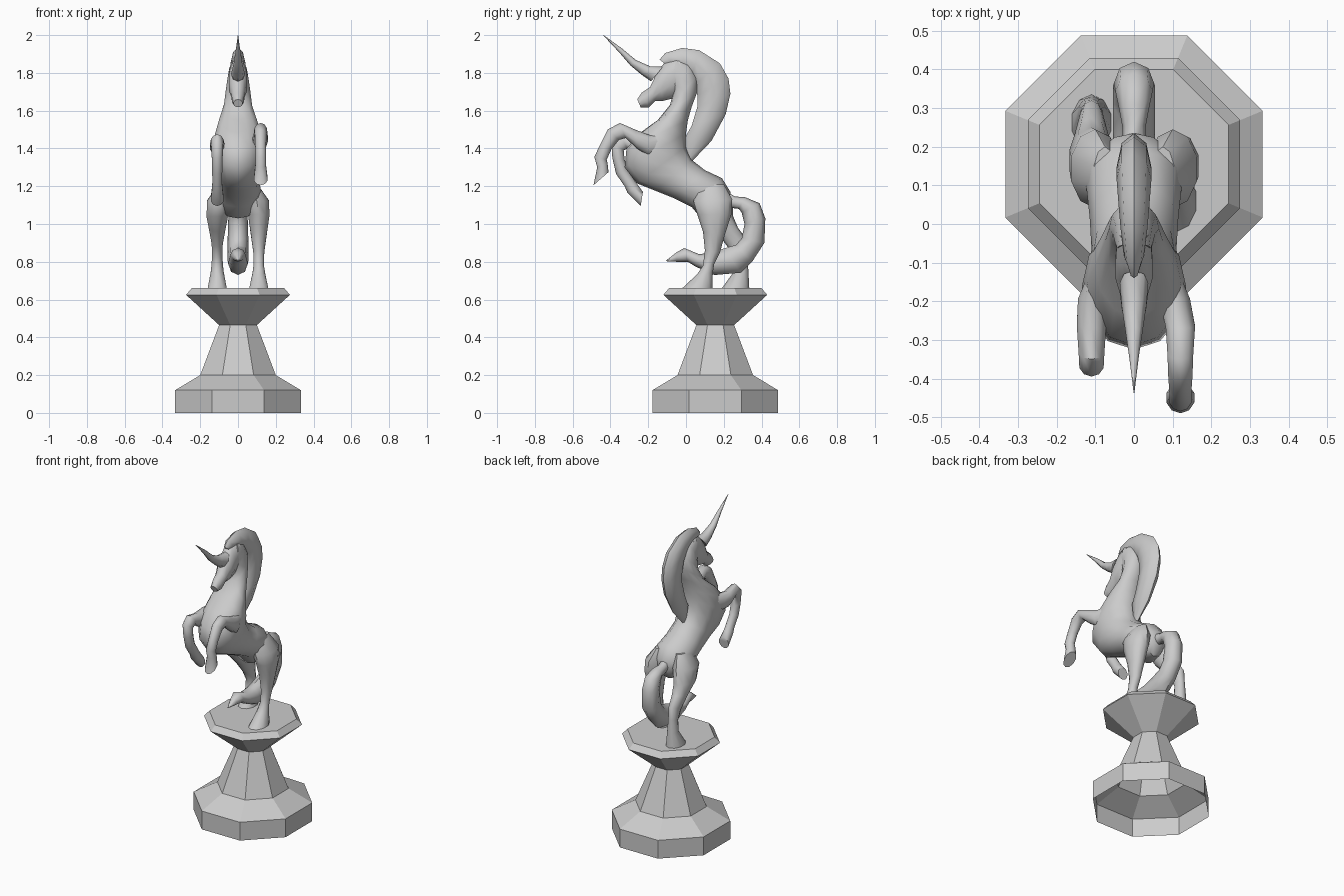
import bpy, bmesh, math
from mathutils import Vector

stone = bpy.data.materials.new("pale grey stone")
stone.diffuse_color = (0.6, 0.6, 0.6, 1)


def skin(name, rings, cap_start=True, cap_end=True, smooth=50):
    """Bridge rings of points into one surface."""
    bm = bmesh.new()
    vs = [[bm.verts.new(p) for p in r] for r in rings]
    n = len(rings[0])
    for a, b in zip(vs, vs[1:]):
        for i in range(n):
            j = (i + 1) % n
            bm.faces.new((a[i], a[j], b[j], b[i]))
    if cap_start:
        bm.faces.new(vs[0][::-1])
    if cap_end:
        bm.faces.new(vs[-1])
    bmesh.ops.recalc_face_normals(bm, faces=bm.faces)
    me = bpy.data.meshes.new(name)
    bm.to_mesh(me)
    bm.free()
    me.materials.append(stone)
    if smooth:
        me.shade_smooth()
        me.set_sharp_from_angle(angle=math.radians(smooth))
    ob = bpy.data.objects.new(name, me)
    bpy.context.collection.objects.link(ob)
    return ob


def loft(name, sections, sides=10):
    """Each section: two opposite outline points (y, z), half width, x centre."""
    rings = []
    for y1, z1, y2, z2, w, x in sections:
        a, b = Vector((x, y1, z1)), Vector((x, y2, z2))
        c, h = (a + b) / 2, (a - b) / 2
        rings.append([c + h * math.cos(t) + Vector((w * math.sin(t), 0, 0))
                      for t in (math.tau * i / sides for i in range(sides))])
    return skin(name, rings)


def centred(rows):
    return [r + (0,) for r in rows]


# Octagonal pedestal, open underneath: (apothem, z)
profile = [(0.333, 0), (0.333, 0.12), (0.20, 0.20), (0.10, 0.465),
           (0.275, 0.625), (0.245, 0.66)]
rings = []
for r, z in profile:
    r /= math.cos(math.pi / 8)
    rings.append([(r * math.cos(math.pi * (i + .5) / 4),
                   0.155 + r * math.sin(math.pi * (i + .5) / 4), z) for i in range(8)])
skin("pedestal", rings, cap_start=False, smooth=0)

# Body and neck, from rump to poll
loft("body_and_neck", centred([
    (0.235, 1.10, 0.18, 1.03, .04),
    (0.235, 1.17, 0.08, 1.03, .10),
    (0.19, 1.243, 0.03, 1.09, .125),
    (0.10, 1.285, -0.06, 1.135, .115),
    (0.03, 1.34, -0.16, 1.175, .11),
    (0.00, 1.41, -0.26, 1.215, .12),
    (0.00, 1.48, -0.325, 1.30, .135),
    (0.01, 1.55, -0.315, 1.40, .122),
    (0.03, 1.62, -0.24, 1.485, .10),
    (0.06, 1.70, -0.15, 1.55, .075),
    (0.06, 1.78, -0.085, 1.63, .065),
    (0.02, 1.86, -0.07, 1.69, .055),
    (-0.05, 1.89, -0.08, 1.72, .045)]), 12)

# Head, from poll to muzzle
loft("head", centred([
    (-0.04, 1.89, 0.00, 1.72, .045),
    (-0.11, 1.86, -0.07, 1.665, .05),
    (-0.155, 1.80, -0.12, 1.652, .05),
    (-0.19, 1.725, -0.165, 1.65, .038),
    (-0.235, 1.695, -0.195, 1.618, .033),
    (-0.258, 1.66, -0.24, 1.618, .024)]))

# Horn
loft("horn", centred([
    (-0.12, 1.835, -0.185, 1.755, .037),
    (-0.19, 1.835, -0.235, 1.79, .032),
    (-0.265, 1.868, -0.295, 1.84, .022),
    (-0.34, 1.93, -0.355, 1.91, .012),
    (-0.436, 2.0, -0.438, 1.998, .001)]), 8)

# Mane
loft("mane", centred([
    (-0.14, 1.87, -0.10, 1.84, .012),
    (-0.11, 1.905, -0.06, 1.83, .025),
    (-0.02, 1.932, 0.00, 1.80, .035),
    (0.07, 1.92, 0.03, 1.78, .04),
    (0.18, 1.85, 0.05, 1.74, .045),
    (0.225, 1.77, 0.06, 1.68, .045),
    (0.235, 1.69, 0.06, 1.62, .045),
    (0.21, 1.58, 0.03, 1.52, .045),
    (0.135, 1.44, -0.01, 1.45, .035),
    (0.03, 1.33, 0.00, 1.36, .01)]), 8)

# Tail
loft("tail", centred([
    (0.20, 1.18, 0.18, 1.10, .03),
    (0.26, 1.145, 0.24, 1.085, .03),
    (0.31, 1.143, 0.28, 1.08, .038),
    (0.39, 1.11, 0.295, 1.06, .048),
    (0.42, 1.03, 0.31, 1.00, .052),
    (0.415, 0.90, 0.295, 0.925, .055),
    (0.35, 0.80, 0.265, 0.89, .055),
    (0.29, 0.742, 0.20, 0.87, .055),
    (0.15, 0.73, 0.14, 0.85, .052),
    (0.05, 0.775, 0.07, 0.84, .048),
    (0.01, 0.80, -0.01, 0.873, .04),
    (-0.05, 0.80, -0.05, 0.85, .025),
    (-0.105, 0.803, -0.105, 0.807, .003)]), 8)

# Hind legs: shared thigh, then a forward and a backward step
for side, name, lower in (
    (1, "hind_leg_forward", [
        (0.06, 1.05, 0.24, 1.05, .06),
        (0.09, 0.96, 0.205, 0.94, .045),
        (0.10, 0.86, 0.18, 0.85, .031),
        (0.09, 0.78, 0.15, 0.79, .028),
        (0.06, 0.735, 0.142, 0.745, .035),
        (-0.02, 0.66, 0.14, 0.66, .053)]),
    (-1, "hind_leg_back", [
        (0.08, 1.04, 0.25, 1.04, .06),
        (0.16, 0.96, 0.275, 0.98, .045),
        (0.22, 0.88, 0.32, 0.92, .031),
        (0.255, 0.82, 0.325, 0.84, .028),
        (0.255, 0.75, 0.33, 0.755, .035),
        (0.19, 0.66, 0.335, 0.66, .053)])):
    thigh = [(0.06, 1.21, 0.20, 1.21, .03, .075 * side),
             (0.04, 1.12, 0.245, 1.13, .066, .10 * side)]
    loft(name, thigh + [r + (.11 * side,) for r in lower])

# Raised forelegs: shared shoulder, then two different bends
for side, name, lower in (
    (1, "foreleg_high", [
        (-0.27, 1.50, -0.26, 1.40, .04),
        (-0.35, 1.535, -0.32, 1.455, .035),
        (-0.415, 1.50, -0.355, 1.445, .033),
        (-0.455, 1.42, -0.395, 1.395, .03),
        (-0.485, 1.355, -0.42, 1.34, .03),
        (-0.47, 1.30, -0.415, 1.32, .03),
        (-0.49, 1.205, -0.41, 1.275, .038)]),
    (-1, "foreleg_low", [
        (-0.27, 1.46, -0.25, 1.36, .04),
        (-0.35, 1.475, -0.31, 1.40, .035),
        (-0.395, 1.43, -0.33, 1.39, .033),
        (-0.39, 1.35, -0.325, 1.34, .03),
        (-0.37, 1.265, -0.31, 1.29, .028),
        (-0.325, 1.20, -0.275, 1.235, .027),
        (-0.31, 1.165, -0.25, 1.20, .03),
        (-0.24, 1.095, -0.228, 1.17, .036)])):
    shoulder = [(-0.10, 1.49, -0.12, 1.36, .03, .08 * side),
                (-0.19, 1.47, -0.20, 1.36, .042, .105 * side)]
    loft(name, shoulder + [r + (.12 * side if side > 0 else -.11,) for r in lower])
